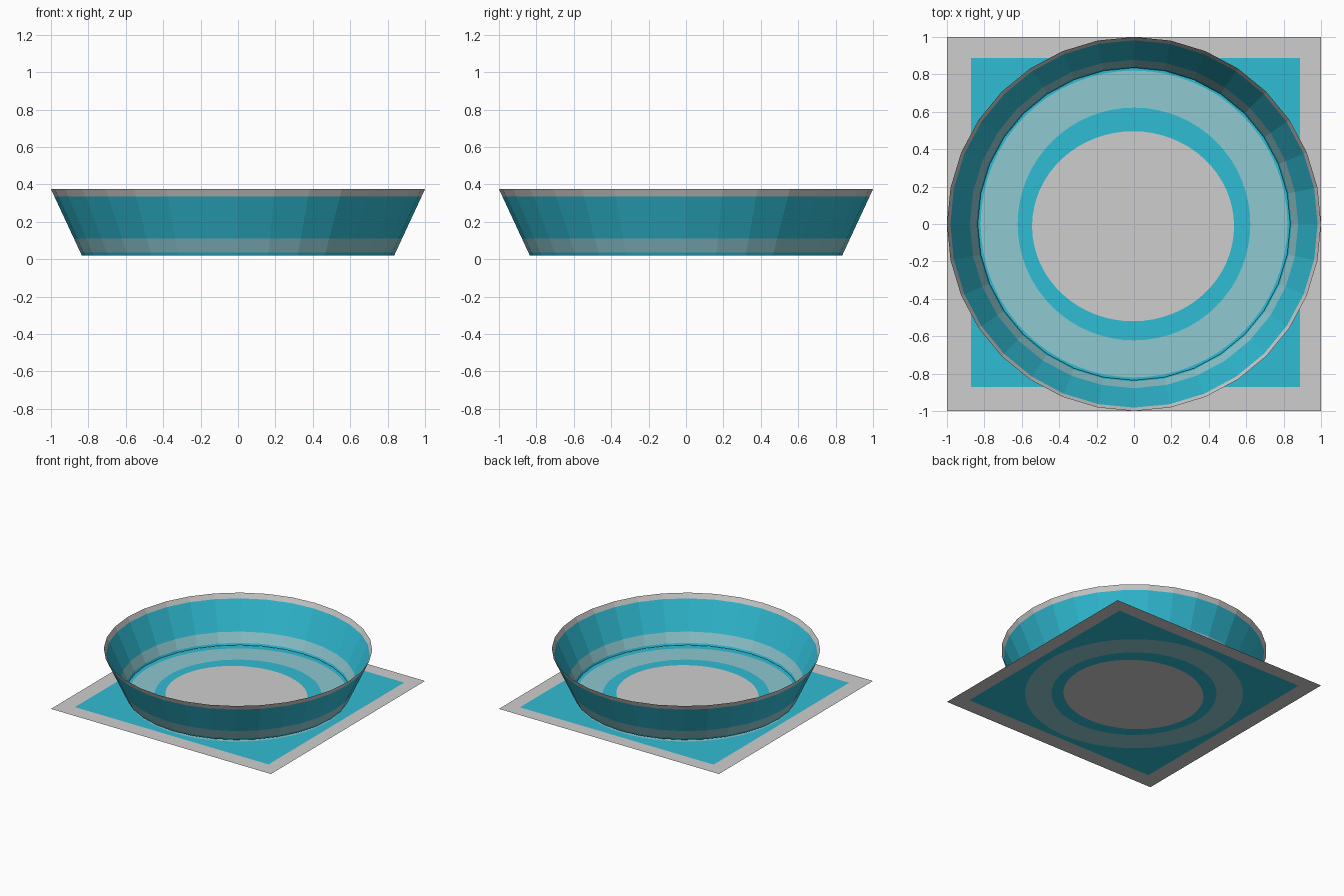
import bpy, bmesh
from math import sin, cos, pi

if "Cube" in bpy.data.objects:
    bpy.data.objects.remove(bpy.data.objects["Cube"])


def material(name, rgb):
    lin = [((c / 255 + 0.055) / 1.055) ** 2.4 for c in rgb]
    m = bpy.data.materials.new(name)
    m.diffuse_color = (*lin, 1)
    m.use_nodes = True
    m.node_tree.nodes["Principled BSDF"].inputs["Base Color"].default_value = m.diffuse_color
    return m


MATS = [material("teal", (48, 188, 212)),
        material("pale_teal", (142, 200, 208)),
        material("light_grey", (205, 206, 205))]
TEAL, PALE, GREY = range(3)


def build(name, rings, colours, cap=None):
    """Bridge a list of vertex rings; one colour for each band."""
    bm = bmesh.new()
    loops = [[bm.verts.new(p) for p in ring] for ring in rings]
    if cap is not None:
        bm.faces.new(loops[0]).material_index = cap
    for a, b, colour in zip(loops, loops[1:], colours):
        n = len(a)
        for i in range(n):
            j = (i + 1) % n
            bm.faces.new((a[i], b[i], b[j], a[j])).material_index = colour
    me = bpy.data.meshes.new(name)
    bm.to_mesh(me)
    bm.free()
    for m in MATS:
        me.materials.append(m)
    ob = bpy.data.objects.new(name, me)
    bpy.context.collection.objects.link(ob)
    return ob


def ellipse(n, rx, ry, z=0, cx=0, cy=0):
    return [(cx + rx * cos(2 * pi * i / n), cy + ry * sin(2 * pi * i / n), z)
            for i in range(n)]


def square(n, h, cx=0, cy=0):
    ring = []
    for x, y, _ in ellipse(n, 1, 1):
        k = h / max(abs(x), abs(y))
        ring.append((cx + x * k, cy + y * k, 0))
    return ring


# Flat square base sheet with concentric painted bands
N = 64
build("base_sheet",
      [ellipse(N, 0.54, 0.508, 0, -0.005, -0.012), ellipse(N, 0.622, 0.622),
       ellipse(N, 0.82, 0.82), square(N, 0.88, 0.008, 0.008), square(N, 1.0)],
      [TEAL, PALE, TEAL, GREY], cap=GREY)

# Open flared wall, horizontal colour bands by height
Z0, Z1, R0, R1 = 0.02, 0.375, 0.835, 1.0
heights = [Z0, 0.036, 0.112, 0.336, Z1]
radii = [R0 + (R1 - R0) * (z - Z0) / (Z1 - Z0) for z in heights]
wall = build("flared_wall",
             [ellipse(32, r, r, z) for r, z in zip(reversed(radii), reversed(heights))],
             [GREY, TEAL, PALE, TEAL])
